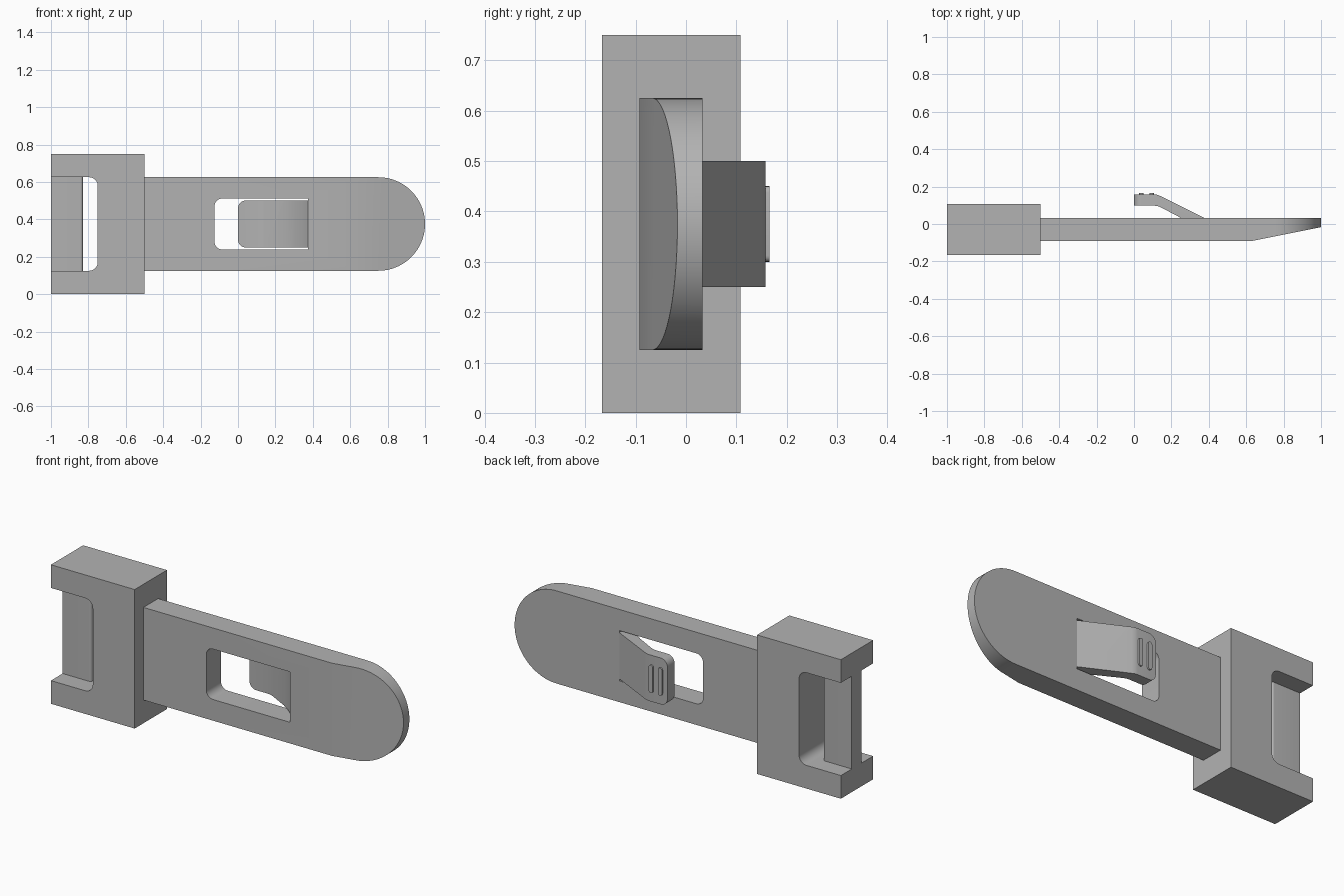
import bpy, bmesh, math
from mathutils import Vector

if "Cube" in bpy.data.objects:
    bpy.data.objects.remove(bpy.data.objects["Cube"], do_unlink=True)

GREY = (0.45, 0.45, 0.45, 1)
grey = bpy.data.materials.new("plain grey")
grey.use_nodes = True
grey.diffuse_color = GREY
grey.node_tree.nodes["Principled BSDF"].inputs["Base Color"].default_value = GREY
MID = 0.375  # height of the long centre line


def arc(cx, cy, r, start, end, steps):
    angles = [math.radians(start + (end - start) * i / steps) for i in range(steps + 1)]
    return [(cx + r * math.cos(a), cy + r * math.sin(a)) for a in angles]


def prism(name, outline, low, high, along):
    """Extrude an outline: (x, z) points along y, or (x, y) points along z."""
    place = (lambda p, t: (p[0], t, p[1])) if along == "y" else (lambda p, t: (p[0], p[1], t))
    bm = bmesh.new()
    face = bm.faces.new([bm.verts.new(place(p, low)) for p in outline])
    moved = bmesh.ops.extrude_face_region(bm, geom=[face])["geom"]
    shift = Vector(place((0, 0), high - low))
    bmesh.ops.translate(bm, verts=[v for v in moved if isinstance(v, bmesh.types.BMVert)], vec=shift)
    bmesh.ops.recalc_face_normals(bm, faces=bm.faces)
    mesh = bpy.data.meshes.new(name)
    bm.to_mesh(mesh)
    bm.free()
    mesh.materials.append(grey)
    obj = bpy.data.objects.new(name, mesh)
    bpy.context.collection.objects.link(obj)
    return obj


def select(obj):
    bpy.ops.object.select_all(action="DESELECT")
    obj.select_set(True)
    bpy.context.view_layer.objects.active = obj


def combine(obj, cutter, operation):
    mod = obj.modifiers.new("cut", "BOOLEAN")
    mod.operation, mod.object, mod.solver = operation, cutter, "EXACT"
    select(obj)
    bpy.ops.object.modifier_apply(modifier=mod.name)
    bpy.data.objects.remove(cutter, do_unlink=True)


def smooth(obj):
    select(obj)
    bpy.ops.object.shade_smooth_by_angle(angle=math.radians(25))


# Block with a notch open on its outer side
r = 0.045
notch = [(-1, 0.625)] + arc(-0.75 - r, 0.625 - r, r, 90, 0, 8)
notch += arc(-0.75 - r, 0.125 + r, r, 0, -90, 8) + [(-1, 0.125)]
block = prism("strap_block", [(-1, 0), (-0.5, 0), (-0.5, 0.75), (-1, 0.75)] + notch,
              -0.167, 0.108, "y")
smooth(block)

# Cross bar bridging the notch
r = 0.012
bar = [(-1, -0.067)] + arc(-0.83 - r, -0.067 + r, r, -90, 0, 5)
bar += arc(-0.83 - r, 0.015 - r, r, 0, 90, 5) + [(-1, 0.015)]
smooth(prism("cross_bar", bar, 0.125, 0.625, "z"))

# Tongue with a round end, a sloped tip and a window
tongue = prism("tongue", [(-0.5, 0.625), (-0.5, 0.125)] + arc(0.75, MID, 0.25, -90, 90, 48),
               -0.092, 0.033, "y")
slope = [(0.625, -0.092), (1.1, 0.003), (1.1, -0.2), (0.625, -0.2)]
combine(tongue, prism("slope_cutter", slope, 0, 0.75, "z"), "DIFFERENCE")
r, half = 0.04, 0.136
window = arc(-0.125 + r, MID + half - r, r, 90, 180, 8)
window += arc(-0.125 + r, MID - half + r, r, 180, 270, 8)
window += [(0.375, MID - half), (0.375, MID + half)]
combine(tongue, prism("window_cutter", window, -0.3, 0.3, "y"), "DIFFERENCE")
smooth(tongue)

# Springy clip bent out of the window
clip_side = [(0, 0.158), (0.11, 0.158), (0.125, 0.156), (0.14, 0.15), (0.375, 0.033),
             (0.375, -0.09), (0.35, -0.05), (0.31, -0.008), (0.25, 0.033),
             (0.14, 0.091), (0.125, 0.096), (0.11, 0.098), (0, 0.098)]
clip = prism("clip", clip_side, 0.25, 0.5, "z")
r, half = 0.04, 0.125
plan = arc(r, MID + half - r, r, 90, 180, 8) + arc(r, MID - half + r, r, 180, 270, 8)
plan += [(0.5, MID - half), (0.5, MID + half)]
combine(clip, prism("clip_corners", plan, -0.3, 0.3, "y"), "INTERSECT")
smooth(clip)

# Two grip ribs on the clip
for i, x in enumerate((0.04, 0.095)):
    w = 0.012
    rib = arc(x, 0.45 - w, w, 0, 180, 8) + arc(x, 0.3 + w, w, 180, 360, 8)
    smooth(prism(f"grip_rib_{i + 1}", rib, 0.155, 0.166, "y"))
